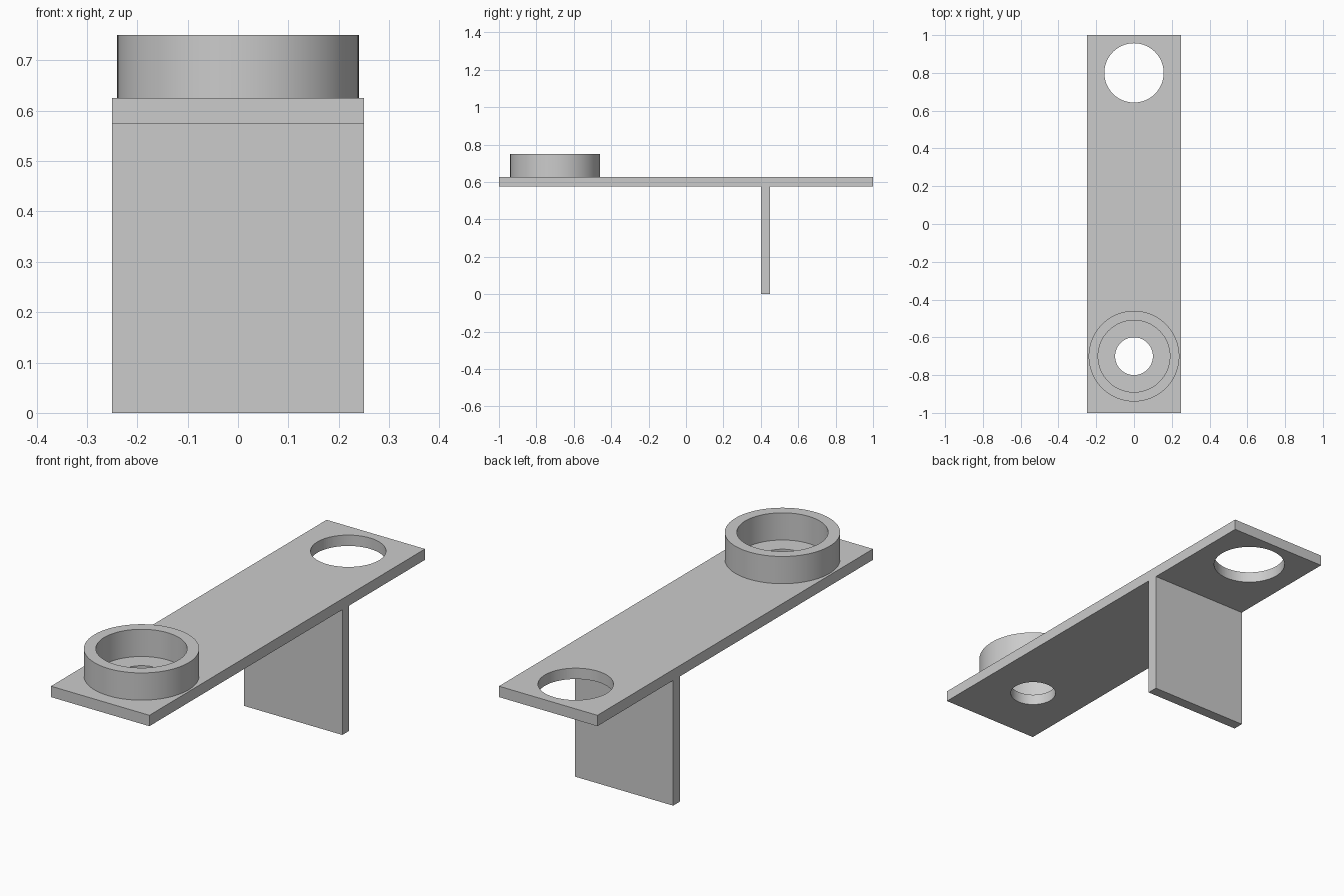
import bpy

cube = bpy.data.objects.get("Cube")
if cube:
    bpy.data.objects.remove(cube, do_unlink=True)

GREY = (0.6, 0.6, 0.6, 1)
grey = bpy.data.materials.new("plain grey")
grey.use_nodes = True
grey.diffuse_color = GREY
grey.node_tree.nodes["Principled BSDF"].inputs["Base Color"].default_value = GREY

WIDTH = 0.5
PLATE_BOTTOM, PLATE_TOP, CUP_TOP = 0.575, 0.625, 0.75
CUP_Y, HOLE_Y = -0.7, 0.8


def box(name, y0, y1, z0, z1):
    bpy.ops.mesh.primitive_cube_add(size=1, location=(0, (y0 + y1) / 2, (z0 + z1) / 2))
    ob = bpy.context.object
    ob.name = name
    ob.scale = (WIDTH, y1 - y0, z1 - z0)
    bpy.ops.object.transform_apply(location=False, rotation=False, scale=True)
    ob.data.materials.append(grey)
    return ob


def cylinder(name, radius, y, z0, z1):
    bpy.ops.mesh.primitive_cylinder_add(vertices=96, radius=radius, depth=z1 - z0,
                                        location=(0, y, (z0 + z1) / 2))
    ob = bpy.context.object
    ob.name = name
    ob.data.materials.append(grey)
    return ob


def drill(target, radius, y):
    """Cut a round vertical hole right through the target."""
    cutter = cylinder("hole_cutter", radius, y, 0.5, 0.9)
    cutter.hide_render = True
    mod = target.modifiers.new("hole", "BOOLEAN")
    mod.operation = "DIFFERENCE"
    mod.solver = "EXACT"
    mod.object = cutter
    bpy.ops.object.select_all(action="DESELECT")
    target.select_set(True)
    bpy.context.view_layer.objects.active = target
    bpy.ops.object.modifier_apply(modifier=mod.name)
    bpy.data.objects.remove(cutter, do_unlink=True)
    bpy.ops.object.shade_smooth_by_angle()


# Long flat plate with a small hole under the cup and a large one at the back
plate = box("plate", -1, 1, PLATE_BOTTOM, PLATE_TOP)
drill(plate, 0.1, CUP_Y)
drill(plate, 0.157, HOLE_Y)

# Raised round collar on the front end
collar = cylinder("collar", 0.24, CUP_Y, PLATE_TOP, CUP_TOP)
drill(collar, 0.19, CUP_Y)

# Upright leg panel below the plate
box("leg_panel", 0.4, 0.45, 0, PLATE_BOTTOM)
